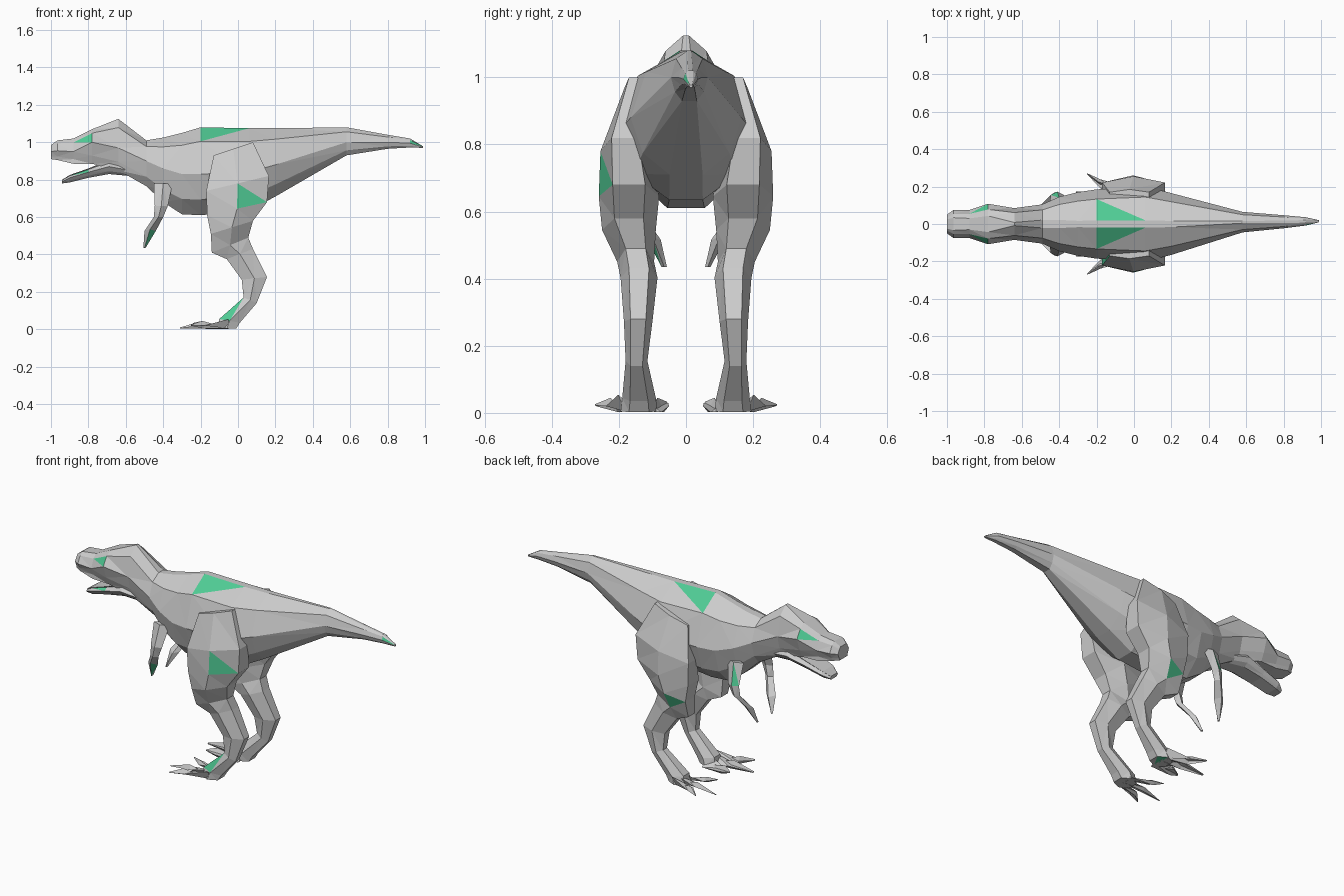
import bpy, bmesh
from mathutils import Vector

green = bpy.data.materials.new("green_patch")
green.diffuse_color = (0.08, 0.6, 0.3, 1)
grey = bpy.data.materials.new("grey_skin")
grey.diffuse_color = (0.6, 0.6, 0.6, 1)


def loft(name, chains, patches=()):
    """Bridge rings of equal length into faceted skins; tint the facets nearest to patches."""
    bm = bmesh.new()
    for rings in chains:
        loops = [[bm.verts.new(p) for p in r] for r in rings]
        n = len(loops[0])
        for a, b in zip(loops, loops[1:]):
            for i in range(n):
                j = (i + 1) % n
                bm.faces.new((a[i], a[j], b[j], b[i]))
        bm.faces.new(loops[0])
        bm.faces.new(loops[-1])
    bmesh.ops.remove_doubles(bm, verts=bm.verts, dist=0.0005)
    bmesh.ops.triangulate(bm, faces=bm.faces)
    bmesh.ops.recalc_face_normals(bm, faces=bm.faces)
    for p in patches:
        f = min(bm.faces, key=lambda f: (f.calc_center_median() - Vector(p)).length)
        f.material_index = 1
    me = bpy.data.meshes.new(name)
    bm.to_mesh(me)
    bm.free()
    me.materials.append(grey)
    me.materials.append(green)
    ob = bpy.data.objects.new(name, me)
    bpy.context.collection.objects.link(ob)
    return ob


def slice_ring(x, zt, zb, zm, w, t, b, y=0):
    """Upright ten-sided slice: top, bottom, widest height, half width, top and bottom fractions."""
    half = [(t * w, zt), (.72 * w, zm + .7 * (zt - zm)), (w, zm),
            (.78 * w, zm - .62 * (zm - zb)), (b * w, zb)]
    return ([(x, y + a, z) for a, z in half] +
            [(x, y - a, z) for a, z in reversed(half)])


def leg_ring(xf, zf, xb, zb, yi, yo, s):
    """Tilted hexagon between a front point and a back point."""
    m, d = (yi + yo) / 2, (yo - yi) * .27
    xm, zm = (xf + xb) / 2, (zf + zb) / 2
    return [(xf, s * (m - d), zf), (xf, s * (m + d), zf), (xm, s * yo, zm),
            (xb, s * (m + d), zb), (xb, s * (m - d), zb), (xm, s * yi, zm)]


def diamond(x, y, z, ax, ay, az, s):
    return [(x + ax, s * y, z), (x, s * (y + ay), z + az),
            (x - ax, s * y, z), (x, s * (y - ay), z - az)]


# head, neck, trunk and tail in one skin
body = [(-1.0, .985, .91, .95, .05, .5, .7), (-.965, 1.01, .905, .955, .075, .45, .7),
        (-.88, 1.02, .885, .95, .075, .4, .8), (-.78, 1.07, .885, 1.0, .108, .4, .6),
        (-.64, 1.125, .85, .97, .085, .1, .6), (-.49, 1.01, .765, .9, .105, .2, .4),
        (-.40, 1.025, .68, .86, .145, .15, .35), (-.30, 1.05, .615, .83, .17, .1, .3),
        (-.20, 1.08, .61, .83, .185, .1, .3), (.06, 1.075, .635, .84, .20, .1, .25),
        (.20, 1.075, .71, .88, .165, .1, .3), (.58, 1.08, .93, 1.0, .055, .1, .4, .01),
        (.80, 1.04, .965, 1.0, .035, .2, .4, .012), (.92, 1.02, .972, .995, .022, .3, .5, .014),
        (.99, .978, .97, .974, .005, 1, 1, .015)]
loft("body", [[slice_ring(*r) for r in body]],
     [(-.8, -.08, 1.03), (-.8, .08, 1.03), (-.13, -.07, 1.06), (-.1, .1, 1.05), (.94, 0, .99)])

# lower jaw
jaw = [(-.94, .80, .78, .79, .035, .8, .7), (-.90, .825, .785, .81, .06, .8, .6),
       (-.80, .86, .81, .84, .068, .8, .6), (-.69, .905, .83, .87, .08, .8, .5),
       (-.58, .88, .82, .85, .06, .8, .5)]
loft("lower_jaw", [[slice_ring(*r) for r in jaw]], [(-.85, -.06, .84)])

thigh_to_foot = [(-.13, .93, .08, 1.0, .12, .185), (-.17, .74, .165, .82, .11, .255),
                 (-.165, .61, .155, .68, .08, .26), (-.145, .51, .08, .58, .09, .25),
                 (-.14, .41, .055, .49, .095, .205), (-.06, .375, .08, .43, .085, .195),
                 (.02, .265, .155, .28, .10, .185), (.03, .17, .10, .14, .115, .18),
                 (-.10, .055, .01, .035, .09, .19), (-.11, .005, -.01, .003, .085, .195)]
toes = [((.105, .075, .055), (-.24, .03)), ((.14, .155, .17), (-.31, .006)),
        ((.17, .215, .268), (-.25, .022))]

for side, s in (("left", 1), ("right", -1)):
    # leg with thigh, shin and foot
    loft(side + "_leg", [[leg_ring(*r, s) for r in thigh_to_foot]],
         [(.1, s * .23, .7), (-.03, s * .17, .08), (-.14, s * .19, .8)] if s < 0
         else [(-.1, s * .22, .5), (-.05, s * .14, .0)])
    # three splayed toes
    loft(side + "_toes", [[diamond(-.05, y0, .028, 0, .032, .026, s)[1:4:2] +
                           [(-.05, s * y0, .004), (-.05, s * (y0 + .01), .004)],
                           [(-.18, s * (y1 + .024), .02), (-.18, s * (y1 - .024), .02),
                            (-.18, s * (y1 - .01), .003), (-.19, s * (y1 + .01), .045)],
                           [(tx, s * (y2 + .003), tz), (tx, s * (y2 - .003), tz),
                            (tx, s * (y2 - .003), tz - .003), (tx, s * (y2 + .003), tz + .004)]]
                          for (y0, y1, y2), (tx, tz) in toes])
    # small arm bent inwards
    arm = [(-.40, .12, .78, .05, .02, 0), (-.41, .155, .66, .035, .018, 0),
           (-.425, .15, .60, .025, .018, 0), (-.47, .10, .525, .03, .025, .01),
           (-.50, .065, .435, .006, .008, 0)]
    loft(side + "_arm", [[diamond(*r, s) for r in arm]], [(-.47, s * .09, .5)] if s < 0
         else [(-.42, s * .17, .72)])
